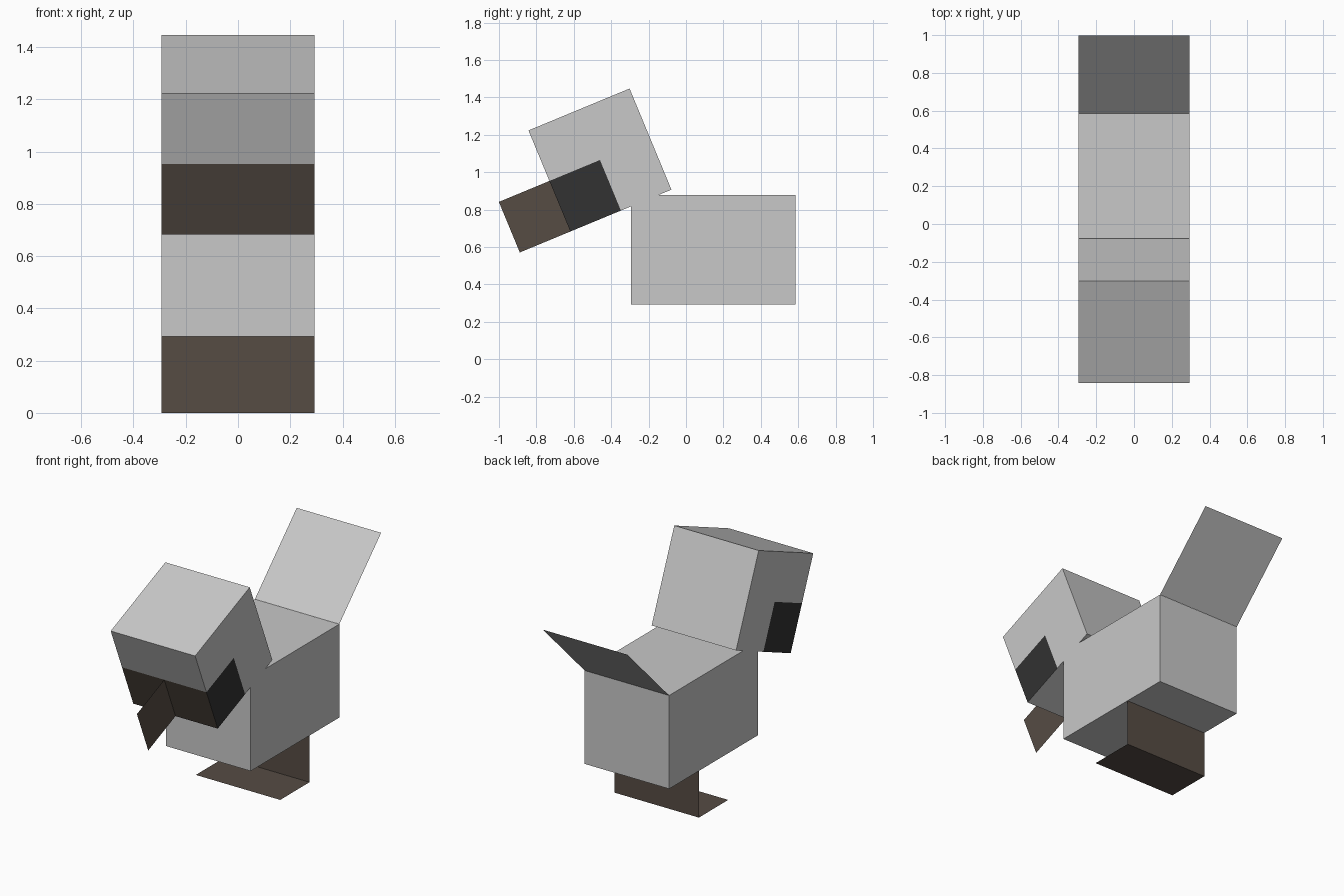
import bpy, bmesh, math
from mathutils import Matrix, Vector

cube = bpy.data.objects.get("Cube")
if cube:
    bpy.data.objects.remove(cube, do_unlink=True)


def srgb(r, g, b):
    return tuple(c / 255 / 12.92 if c < 11 else ((c / 255 + 0.055) / 1.055) ** 2.4
                 for c in (r, g, b)) + (1.0,)


def material(name, colour):
    m = bpy.data.materials.new(name)
    m.use_nodes = True
    m.diffuse_color = colour
    bsdf = m.node_tree.nodes["Principled BSDF"]
    bsdf.inputs["Base Color"].default_value = colour
    bsdf.inputs["Roughness"].default_value = 0.9
    return m


GREY = material("light grey", srgb(200, 200, 200))
BROWN = material("dark brown", srgb(86, 76, 68))
BLACK = material("eye black", srgb(50, 50, 50))

H = 0.2925                      # half the block width
HEAD = Matrix.Translation((0, -0.46, 1.065)) @ Matrix.Rotation(math.radians(22.5), 4, 'X')


def finish(name, bm, mats, matrix=Matrix()):
    me = bpy.data.meshes.new(name)
    bm.to_mesh(me)
    bm.free()
    for m in mats:
        me.materials.append(m)
    ob = bpy.data.objects.new(name, me)
    ob.matrix_world = matrix
    bpy.context.collection.objects.link(ob)
    return ob


def block(size):
    bm = bmesh.new()
    bmesh.ops.create_cube(bm, size=1.0)
    bmesh.ops.scale(bm, vec=size, verts=bm.verts)
    return bm


def sheet(name, corner, u, v, mat, matrix=Matrix()):
    """Thin flat panel spanned by two edge vectors."""
    c, u, v = Vector(corner), Vector(u), Vector(v)
    bm = bmesh.new()
    bm.faces.new([bm.verts.new(p) for p in (c, c + u, c + u + v, c + v)])
    return finish(name, bm, [mat], matrix)


# Body
finish("body", block((2 * H, 3 * H, 2 * H)), [GREY],
       Matrix.Translation((0, 0.146, 0.2925 + H)))

# Head, cut into halves so the eyes and the beak base get their own faces
bm = block((2 * H, 2 * H, 2 * H))
for normal in ((0, 1, 0), (0, 0, 1)):
    bmesh.ops.bisect_plane(bm, geom=bm.verts[:] + bm.edges[:] + bm.faces[:],
                           plane_co=(0, 0, 0), plane_no=normal)
bm.normal_update()
for f in bm.faces:
    c = f.calc_center_median()
    if c.z < -0.01:
        if f.normal.y < -0.9:
            f.material_index = 1
        elif abs(f.normal.x) > 0.9 and c.y < 0:
            f.material_index = 2
finish("head", bm, [GREY, BROWN, BLACK], HEAD)

# Beak: upright panel on the centre line, tilted with the head
sheet("beak", (0, -H, -H), (0, -H, 0), (0, 0, H), BROWN, HEAD)

# Tail: panel rising backwards at 45 degrees
sheet("tail", (-H, 0.585, 0.8775), (2 * H, 0, 0), (0, 0.414, 0.414), GREY)

# Leg panel and the foot panel reaching forward from it
sheet("leg", (-H, 0.29, 0), (2 * H, 0, 0), (0, 0, 0.2925), BROWN)
sheet("foot", (-H, 0, 0), (2 * H, 0, 0), (0, 0.29, 0), BROWN)
